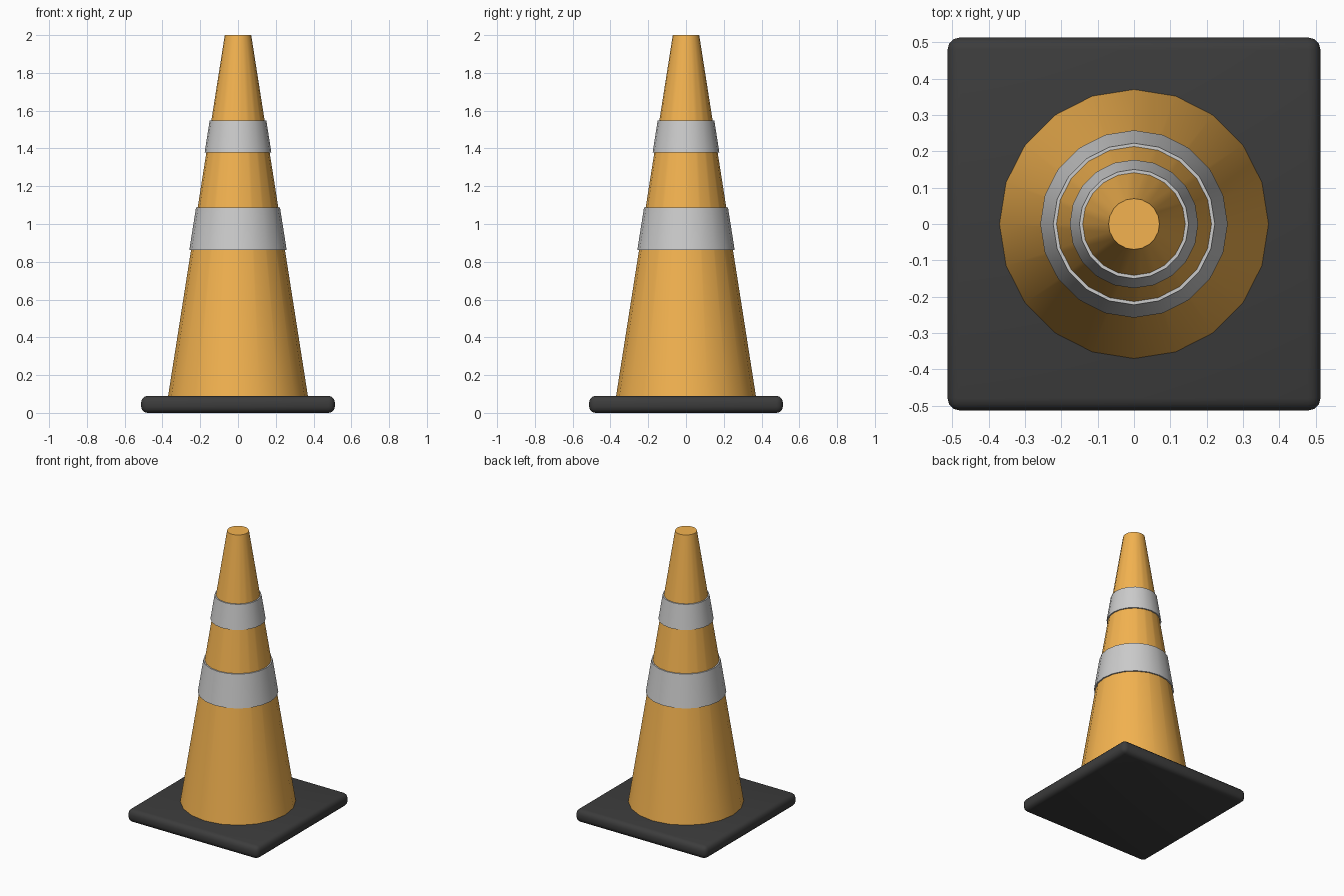
import bpy, bmesh, math

if "Cube" in bpy.data.objects:
    bpy.data.objects.remove(bpy.data.objects["Cube"])

SIDES = 20
BASE_H, TOP_Z = 0.09, 2.0
R_BOTTOM, R_TOP = 0.37, 0.07


def material(name, rgb):
    m = bpy.data.materials.new(name)
    m.diffuse_color = (*rgb, 1.0)
    m.use_nodes = True
    m.node_tree.nodes["Principled BSDF"].inputs["Base Color"].default_value = m.diffuse_color
    return m


def finish(bm, name, mat):
    bmesh.ops.recalc_face_normals(bm, faces=bm.faces)
    mesh = bpy.data.meshes.new(name)
    bm.to_mesh(mesh)
    bm.free()
    ob = bpy.data.objects.new(name, mesh)
    bpy.context.collection.objects.link(ob)
    if mat:
        mesh.materials.append(mat)
    bpy.ops.object.select_all(action='DESELECT')
    ob.select_set(True)
    bpy.context.view_layer.objects.active = ob
    bpy.ops.object.shade_smooth_by_angle(angle=math.radians(35))
    return ob


def ring(bm, r, z):
    return [bm.verts.new((r * math.cos(2 * math.pi * i / SIDES),
                          r * math.sin(2 * math.pi * i / SIDES), z)) for i in range(SIDES)]


def lathe(name, profile, mat, closed):
    """Turn (radius, z) points; closed joins last to first, otherwise ends are capped."""
    bm = bmesh.new()
    rings = [ring(bm, r, z) for r, z in profile]
    pairs = list(zip(rings, rings[1:]))
    if closed:
        pairs.append((rings[-1], rings[0]))
    else:
        bm.faces.new(rings[0])
        bm.faces.new(rings[-1])
    for a, b in pairs:
        for i in range(SIDES):
            j = (i + 1) % SIDES
            bm.faces.new((a[i], a[j], b[j], b[i]))
    return finish(bm, name, mat)


def cone_radius(z):
    return R_BOTTOM + (R_TOP - R_BOTTOM) * (z - BASE_H) / (TOP_Z - BASE_H)


orange = material("orange_plastic", (0.9, 0.45, 0.08))
black = material("black_rubber", (0.045, 0.045, 0.045))
silver = material("reflective_grey", (0.66, 0.66, 0.66))

# Square rubber base with rounded edges
bm = bmesh.new()
bmesh.ops.create_cube(bm, size=1.0)
for v in bm.verts:
    v.co = (v.co.x * 1.026, v.co.y * 1.026, (v.co.z + 0.5) * BASE_H)
bmesh.ops.bevel(bm, geom=bm.edges[:], offset=0.034, offset_type='OFFSET',
                segments=3, profile=0.5, affect='EDGES')
finish(bm, "base", black)

# Tapered body
lathe("cone_body", [(R_BOTTOM, BASE_H), (R_TOP, TOP_Z)], orange, False)

# Raised reflective bands
for name, z0, z1 in (("lower_band", 0.862, 1.088), ("upper_band", 1.378, 1.547)):
    r0, r1 = cone_radius(z0), cone_radius(z1)
    lathe(name, [(r0 - 0.002, z0), (r0 + 0.009, z0), (r1 + 0.009, z1), (r1 - 0.002, z1)],
          silver, True)
